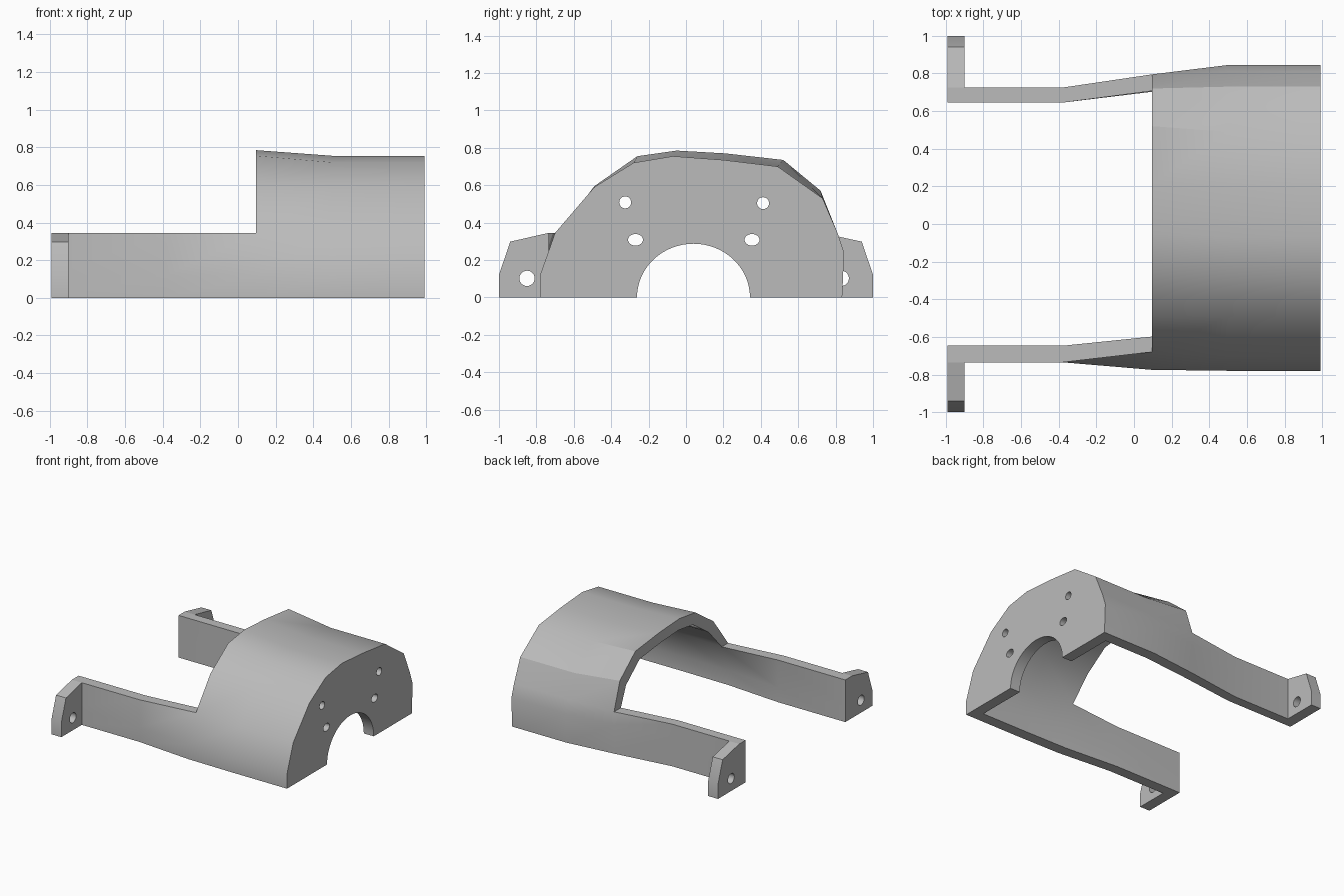
import bpy, bmesh, math

cube = bpy.data.objects.get("Cube")
if cube:
    bpy.data.objects.remove(cube, do_unlink=True)

grey = bpy.data.materials.new("plain_grey")
grey.use_nodes = True
GREY = (0.5, 0.5, 0.5, 1)
grey.diffuse_color = GREY
grey.node_tree.nodes["Principled BSDF"].inputs["Base Color"].default_value = GREY


def finish(name, bm):
    bmesh.ops.recalc_face_normals(bm, faces=bm.faces)
    mesh = bpy.data.meshes.new(name)
    bm.to_mesh(mesh)
    bm.free()
    mesh.materials.append(grey)
    ob = bpy.data.objects.new(name, mesh)
    bpy.context.collection.objects.link(ob)
    bpy.ops.object.select_all(action="DESELECT")
    ob.select_set(True)
    bpy.context.view_layer.objects.active = ob
    bpy.ops.object.shade_smooth_by_angle(angle=math.radians(30))
    return ob


def ellipse(cy, cz, ry, rz, n=24):
    return [(cy + ry * math.cos(2 * math.pi * k / n),
             cz + rz * math.sin(2 * math.pi * k / n)) for k in range(n)]


def slab(name, outline, holes, x0, x1):
    """Flat plate across x, with holes through it."""
    bm = bmesh.new()
    edges = []
    for loop in [outline] + holes:
        vs = [bm.verts.new((x0, y, z)) for y, z in loop]
        edges += [bm.edges.new((a, b)) for a, b in zip(vs, vs[1:] + vs[:1])]
    bmesh.ops.triangle_fill(bm, edges=edges, use_beauty=True, normal=(1, 0, 0))
    ext = bmesh.ops.extrude_face_region(bm, geom=bm.faces[:], use_keep_orig=True)
    moved = [g for g in ext["geom"] if isinstance(g, bmesh.types.BMVert)]
    bmesh.ops.translate(bm, verts=moved, vec=(x1 - x0, 0, 0))
    return finish(name, bm)


# Cross-sections of the housing, from the -y foot over the top to the +y foot
END = [(-.78, 0), (-.78, .12), (-.70, .345), (-.49, .59), (-.28, .72), (-.07, .755),
       (.20, .735), (.49, .70), (.73, .53), (.81, .345), (.845, .24), (.835, 0)]
MOUTH = [(-.775, 0), (-.775, .12), (-.68, .345), (-.49, .595), (-.26, .755), (-.05, .785),
         (.21, .77), (.52, .735), (.72, .57), (.795, .345), (.795, .24), (.79, 0)]
ARM = [(-.735 if y < 0 else .725, z) for y, z in MOUTH]
STATIONS = [(-.99, ARM), (-.38, ARM), (.095, MOUTH), (.5, END), (.90, END)]
WALL_SEGMENTS = (0, 1, 9, 10)


def inner(y, z):
    return .03 + .885 * (y - .03), (z if z < .35 else z * .885)


# Housing shell with its two arms
bm = bmesh.new()
grid = {}
cells = [(i, j) for i in range(len(STATIONS) - 1) for j in range(len(END) - 1)
         if i >= 2 or j in WALL_SEGMENTS]


def vert(side, key):
    if (side, key) not in grid:
        x, section = STATIONS[key[0]]
        y, z = section[key[1]]
        if side:
            y, z = inner(y, z)
        grid[side, key] = bm.verts.new((x, y, z))
    return grid[side, key]


border = {}
for i, j in cells:
    ring = [(i, j), (i + 1, j), (i + 1, j + 1), (i, j + 1)]
    for side in (0, 1):
        bm.faces.new([vert(side, k) for k in ring])
    for a, b in zip(ring, ring[1:] + ring[:1]):
        border.setdefault(frozenset((a, b)), []).append((a, b))
last = len(STATIONS) - 1
for uses in border.values():
    a, b = uses[0]
    if len(uses) == 1 and not (a[0] == b[0] == last):
        bm.faces.new([vert(0, a), vert(0, b), vert(1, b), vert(1, a)])
finish("housing_shell", bm)

# End plate with shaft arch and four bolt holes
arch = [(.04 + .302 * math.cos(math.pi * k / 32), .287 * math.sin(math.pi * k / 32))
        for k in range(33)]
bolts = [ellipse(-.325, .508, .032, .032), ellipse(.412, .504, .032, .032),
         ellipse(-.27, .308, .04, .031), ellipse(.353, .308, .04, .031)]
slab("end_plate", END + arch, bolts, .90, .99)

# Mounting feet at the arm tips
for name, s, root, hole in (("right_foot", -1, .735, .85), ("left_foot", 1, .725, .83)):
    outline = [(s * root, 0), (s, 0), (s, .12), (s * .94, .298), (s * root, .345)]
    slab(name, outline, [ellipse(s * hole, .102, .041, .041)], -.99, -.90)
